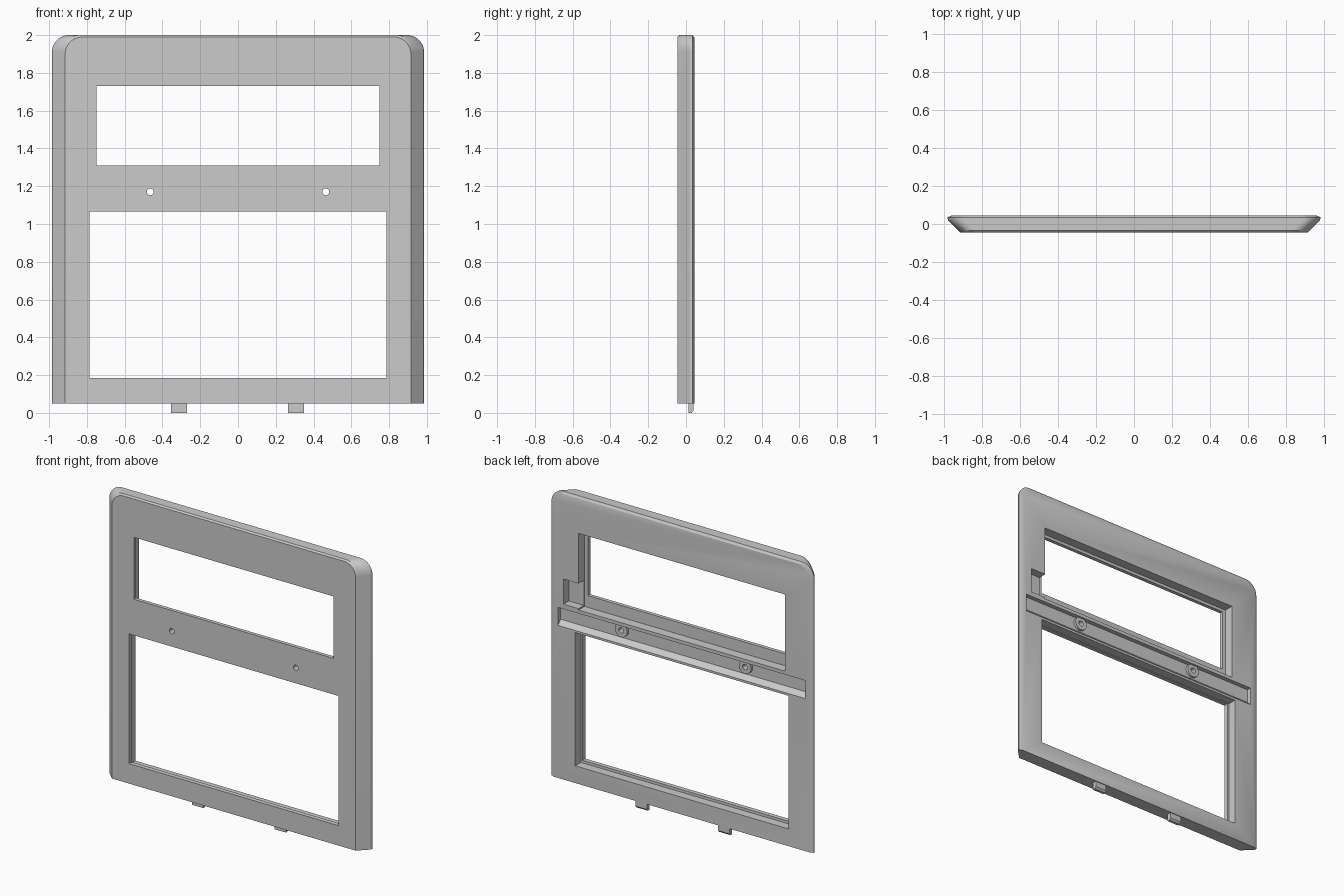
import bpy, bmesh, math
from mathutils import Vector

cube = bpy.data.objects.get("Cube")
if cube:
    bpy.data.objects.remove(cube, do_unlink=True)

grey = bpy.data.materials.new("plain grey")
grey.use_nodes = True
grey.diffuse_color = (0.6, 0.6, 0.6, 1)
grey.node_tree.nodes["Principled BSDF"].inputs["Base Color"].default_value = (0.6, 0.6, 0.6, 1)


def loft(name, rings):
    """Closed solid through matching rings of points."""
    bm = bmesh.new()
    loops = [[bm.verts.new(p) for p in ring] for ring in rings]
    n = len(loops[0])
    for a, b in zip(loops, loops[1:]):
        for i in range(n):
            j = (i + 1) % n
            bm.faces.new((a[i], a[j], b[j], b[i]))
    bm.faces.new(loops[0])
    bm.faces.new(loops[-1])
    bmesh.ops.recalc_face_normals(bm, faces=bm.faces)
    mesh = bpy.data.meshes.new(name)
    bm.to_mesh(mesh)
    bm.free()
    mesh.materials.append(grey)
    obj = bpy.data.objects.new(name, mesh)
    bpy.context.collection.objects.link(obj)
    return obj


def box(name, x0, x1, y0, y1, z0, z1):
    corners = [(x0, z0), (x1, z0), (x1, z1), (x0, z1)]
    return loft(name, [[(x, y, z) for x, z in corners] for y in (y0, y1)])


def rod(name, x, z, radius, y0, y1, sides=32):
    angles = [math.tau * i / sides for i in range(sides)]
    return loft(name, [[(x + radius * math.cos(a), y, z + radius * math.sin(a))
                        for a in angles] for y in (y0, y1)])


def bar(name, x0, x1, profile):
    """Profile of (y, z) points drawn out along x."""
    return loft(name, [[(x, y, z) for y, z in profile] for x in (x0, x1)])


def outline(y, half, top, radius=0.09, steps=12):
    """Panel outline with two round upper corners."""
    pts = [(-half, y, BOTTOM), (half, y, BOTTOM)]
    for side, start in ((1, 0), (-1, math.pi / 2)):
        for i in range(steps + 1):
            a = start + math.pi / 2 * i / steps
            pts.append((side * (half - radius) + radius * math.cos(a), y,
                        top - radius + radius * math.sin(a)))
    return pts


def combine(target, tool, operation):
    mod = target.modifiers.new(operation.lower(), "BOOLEAN")
    mod.operation = operation
    mod.solver = "EXACT"
    mod.object = tool
    bpy.context.view_layer.update()
    result = bpy.data.meshes.new_from_object(
        target.evaluated_get(bpy.context.evaluated_depsgraph_get()))
    target.modifiers.clear()
    target.data = result
    bpy.data.objects.remove(tool, do_unlink=True)


BOTTOM = 0.05
FRONT, BACK = -0.045, 0.045

# Panel with flared sides and a chamfered back edge
panel = loft("window_panel", [
    outline(FRONT, 0.915, 1.99), outline(-0.035, 0.925, 2.0),
    outline(0.02, 0.98, 2.0), outline(0.035, 0.985, 2.0),
    outline(BACK, 0.96, 1.985)])

# Window openings, their rear rebates, the side notch and the rear channel
cutters = [
    box("upper_opening", -0.75, 0.75, -0.1, 0.1, 1.31, 1.73),
    box("lower_opening", -0.787, 0.787, -0.1, 0.1, 0.185, 1.065),
    box("upper_rebate", -0.775, 0.775, -0.02, 0.1, 1.23, 1.75),
    box("lower_rebate", -0.80, 0.80, -0.015, 0.1, 0.167, 1.07),
    box("side_notch", 0.7, 0.887, -0.012, 0.1, 1.24, 1.41),
    bar("rear_channel", -0.93, 0.93,
        [(0.06, 1.07), (0.015, 1.115), (0.015, 1.207), (0.06, 1.207)]),
]
for cutter in cutters:
    combine(panel, cutter, "DIFFERENCE")

# Screw bosses inside the channel, drilled through to the front
for x in (-0.465, 0.465):
    combine(panel, rod("screw_boss", x, 1.17, 0.046, 0.005, 0.032), "UNION")
    combine(panel, rod("screw_hole", x, 1.17, 0.018, -0.1, 0.1), "DIFFERENCE")

# Locating tabs along the bottom edge
for x in (-0.3125, 0.3075):
    tab = bar("bottom_tab", x - 0.043, x + 0.043,
              [(0.012, 0), (0.03, 0), (0.04, 0.012), (0.04, 0.08), (0.012, 0.08)])
    combine(panel, tab, "UNION")

# Smooth the round corners and keep the other edges crisp
bpy.ops.object.select_all(action="DESELECT")
panel.select_set(True)
bpy.context.view_layer.objects.active = panel
bpy.ops.object.shade_smooth_by_angle(angle=math.radians(25))
